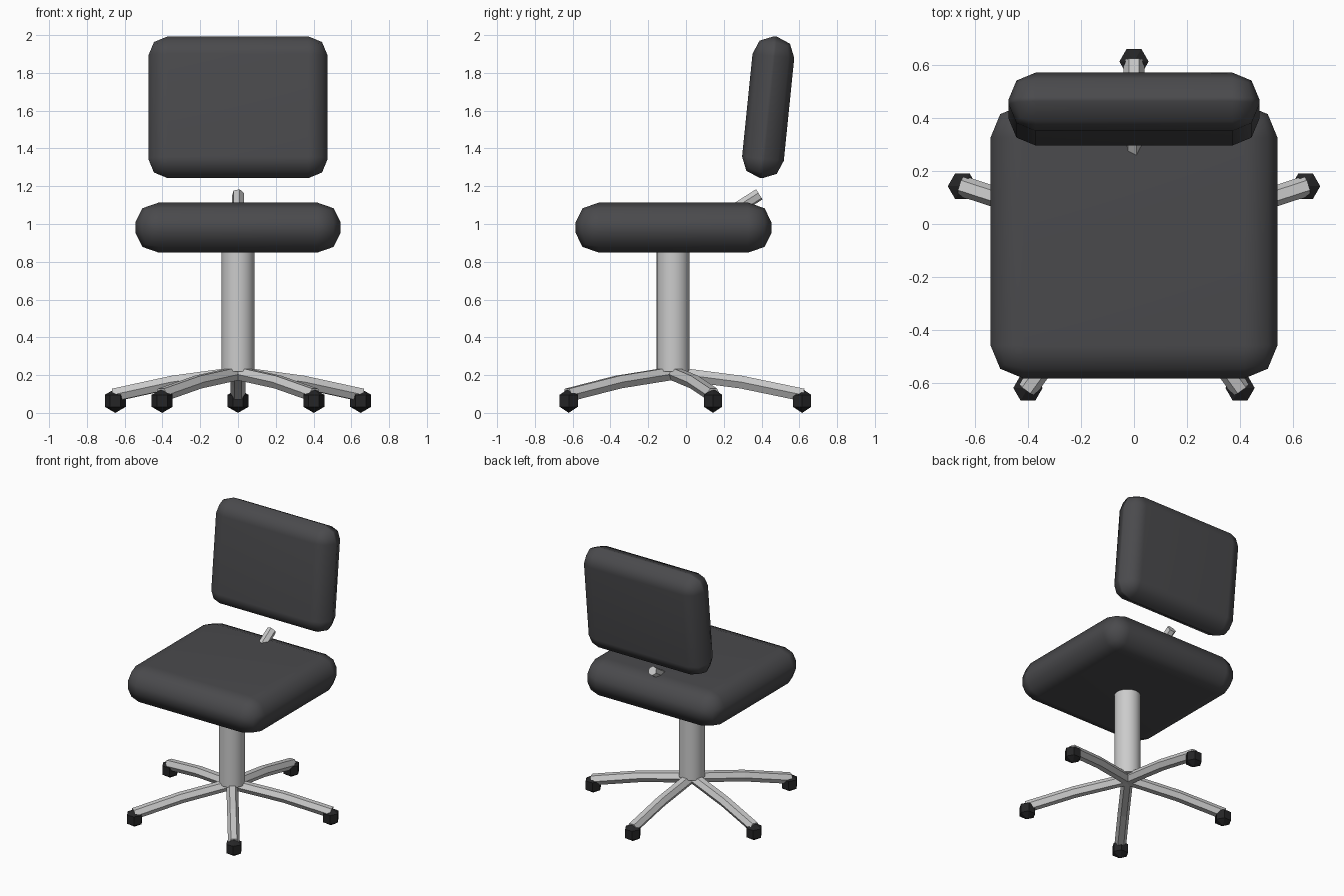
import bpy, bmesh
from math import sin, cos, pi, radians
from mathutils import Vector

if "Cube" in bpy.data.objects:
    bpy.data.objects.remove(bpy.data.objects["Cube"])


def material(name, colour):
    m = bpy.data.materials.new(name)
    m.diffuse_color = (*colour, 1)
    m.use_nodes = True
    m.node_tree.nodes["Principled BSDF"].inputs["Base Color"].default_value = m.diffuse_color
    return m


FABRIC = material("dark_fabric", (0.068, 0.068, 0.073))
RUBBER = material("black_rubber", (0.018, 0.018, 0.019))
BASE_Y = -0.068


def add_object(name, bm, mat=None, smooth=False):
    bmesh.ops.recalc_face_normals(bm, faces=bm.faces)
    me = bpy.data.meshes.new(name)
    bm.to_mesh(me)
    bm.free()
    for p in me.polygons:
        p.use_smooth = smooth
    if mat:
        me.materials.append(mat)
    ob = bpy.data.objects.new(name, me)
    bpy.context.collection.objects.link(ob)
    return ob


def cushion(name, size, centre, bevel, tilt=0, squash=1):
    """Rounded box; squash flattens the rounding in z."""
    bm = bmesh.new()
    bmesh.ops.create_cube(bm, size=1)
    bmesh.ops.scale(bm, vec=(size[0], size[1], size[2] / squash), verts=bm.verts)
    ob = add_object(name, bm, FABRIC, smooth=True)
    ob.location = centre
    ob.rotation_euler.x = tilt
    ob.scale.z = squash
    b = ob.modifiers.new("round", 'BEVEL')
    b.width, b.segments = bevel, 2
    ob.modifiers.new("normals", 'WEIGHTED_NORMAL')
    return ob


def hex_tube(name, path, radius, roll=0):
    """Six-sided tube swept along a path lying in a vertical plane."""
    pts = [Vector(p) for p in path]
    flat = (pts[-1] - pts[0]) * Vector((1, 1, 0))
    side = flat.normalized().cross(Vector((0, 0, 1)))
    bm = bmesh.new()
    rings = []
    for i, p in enumerate(pts):
        tangent = (pts[min(i + 1, len(pts) - 1)] - pts[max(i - 1, 0)]).normalized()
        up = side.cross(tangent)
        rings.append([bm.verts.new(p + radius * (side * cos(roll + k * pi / 3) + up * sin(roll + k * pi / 3)))
                      for k in range(6)])
    for a, b in zip(rings, rings[1:]):
        for k in range(6):
            bm.faces.new((a[k], a[(k + 1) % 6], b[(k + 1) % 6], b[k]))
    bm.faces.new(rings[0])
    bm.faces.new(rings[-1])
    return add_object(name, bm)


def caster(name, x, y, r=0.064):
    """Six-sided, three-band ball standing on the floor."""
    bm = bmesh.new()
    pts = [(0, 0, r), (0, 0, -r)]
    pts += [(r * 0.866 * cos(k * pi / 3), r * 0.866 * sin(k * pi / 3), z)
            for z in (-r / 2, r / 2) for k in range(6)]
    for p in pts:
        bm.verts.new(p)
    bmesh.ops.convex_hull(bm, input=bm.verts)
    ob = add_object(name, bm, RUBBER)
    ob.location = (x, y, r)
    return ob


# Seat and backrest cushions
cushion("seat", (1.086, 1.037, 0.266), (0, -0.066, 0.981), 0.125, squash=0.84)
cushion("backrest", (0.95, 0.222, 0.753), (0, 0.435, 1.618), 0.103, tilt=radians(-5.8))

# Backrest bracket rising out of the seat
hex_tube("backrest_bracket", [(0, 0.14, 1.0), (0, 0.388, 1.157)], 0.033, roll=radians(15))

# Central column
bm = bmesh.new()
bmesh.ops.create_cone(bm, cap_ends=True, segments=32, radius1=0.087, radius2=0.087, depth=0.68)
column = add_object("column", bm, smooth=True)
column.location = (0, BASE_Y, 0.22 + 0.34)
bpy.context.view_layer.objects.active = column
column.select_set(True)
bpy.ops.object.shade_smooth_by_angle(angle=radians(40))

# Five-star base: legs with casters
for i in range(5):
    a = pi / 2 + i * 2 * pi / 5
    path = [(r * cos(a), BASE_Y + r * sin(a), z)
            for r, z in ((0, 0.21), (0.36, 0.163), (0.688, 0.095))]
    hex_tube(f"base_leg_{i + 1}", path, 0.039)
    caster(f"caster_{i + 1}", 0.683 * cos(a), BASE_Y + 0.683 * sin(a))
